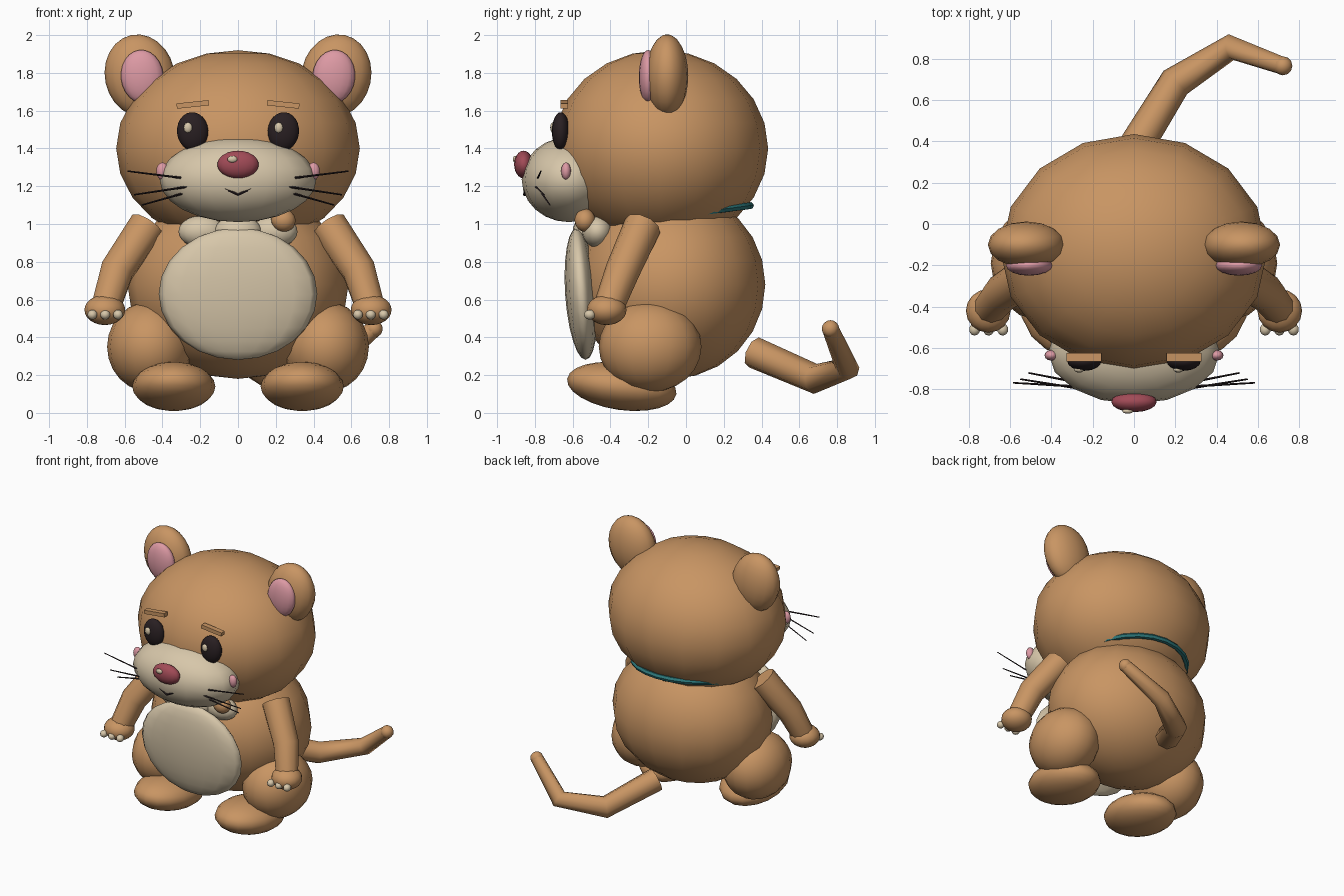
import bpy
import bmesh
from math import radians
from mathutils import Matrix, Vector, Euler

if "Cube" in bpy.data.objects:
    bpy.data.objects.remove(bpy.data.objects["Cube"], do_unlink=True)


def material(name, r, g, b):
    m = bpy.data.materials.new(name)
    m.use_nodes = True
    m.diffuse_color = (r, g, b, 1)
    bsdf = m.node_tree.nodes["Principled BSDF"]
    bsdf.inputs["Base Color"].default_value = (r, g, b, 1)
    bsdf.inputs["Roughness"].default_value = 0.8
    return m


FUR = material("tan_fur", 0.58, 0.30, 0.125)
CREAM = material("cream", 0.68, 0.57, 0.40)
PINK = material("soft_pink", 0.72, 0.32, 0.37)
ROSE = material("rose_nose", 0.36, 0.07, 0.095)
DARK = material("dark_brown", 0.022, 0.014, 0.016)
TEAL = material("teal", 0.025, 0.18, 0.19)


def place(name, bm, mat, smooth=True):
    mesh = bpy.data.meshes.new(name)
    bm.to_mesh(mesh)
    bm.free()
    mesh.materials.append(mat)
    for p in mesh.polygons:
        p.use_smooth = smooth
    ob = bpy.data.objects.new(name, mesh)
    bpy.context.collection.objects.link(ob)
    return ob


def frame(loc, size, rot):
    turn = Euler([radians(a) for a in rot]).to_matrix().to_4x4()
    return Matrix.Translation(loc) @ turn @ Matrix.Diagonal((*size, 1))


def ball(name, loc, radii, mat, rot=(0, 0, 0), seg=16, rings=12):
    bm = bmesh.new()
    bmesh.ops.create_uvsphere(bm, u_segments=seg, v_segments=rings, radius=1,
                              matrix=frame(loc, radii, rot))
    return place(name, bm, mat)


def box(name, loc, size, mat, rot=(0, 0, 0)):
    bm = bmesh.new()
    bmesh.ops.create_cube(bm, size=1, matrix=frame(loc, size, rot))
    return place(name, bm, mat, False)


def tube(name, points, radii, mat, res=2, cyclic=False):
    """Mitred tube along a path, turned into a mesh."""
    cu = bpy.data.curves.new(name, "CURVE")
    cu.dimensions = "3D"
    cu.bevel_depth = 1
    cu.bevel_resolution = res
    cu.use_fill_caps = True
    sp = cu.splines.new("POLY")
    sp.points.add(len(points) - 1)
    sp.use_cyclic_u = cyclic
    for p, co, r in zip(sp.points, points, radii):
        p.co = (*co, 1)
        p.radius = r
    ob = bpy.data.objects.new(name, cu)
    bpy.context.collection.objects.link(ob)
    cu.materials.append(mat)
    bpy.ops.object.select_all(action="DESELECT")
    ob.select_set(True)
    bpy.context.view_layer.objects.active = ob
    bpy.ops.object.convert(target="MESH")
    bpy.ops.object.shade_smooth_by_angle(angle=radians(50))
    return bpy.context.object


# Head, body and belly
ball("head", (0, -0.135, 1.4), (0.645, 0.57, 0.52), FUR)
ball("body", (0, -0.08, 0.68), (0.585, 0.5, 0.5), FUR)
ball("belly_patch", (0, -0.555, 0.63), (0.42, 0.085, 0.35), CREAM, (4, 0, 0))

# Chest fluff, collar and pendant
for name, x, y in (("right", -0.19, -0.47), ("middle", 0, -0.52), ("left", 0.19, -0.47)):
    ball("chest_fluff_" + name, (x, y, 0.96), (0.125, 0.08, 0.085), CREAM)
ring = [Matrix.Rotation(radians(a), 3, "Z") @ Vector((0.4, 0, 0)) for a in range(0, 360, 15)]
tube("collar", [(v.x, v.y - 0.06, 1.045 + v.y * 0.13) for v in ring],
     [0.02] * len(ring), TEAL, 1, True)
ball("collar_pendant", (0.24, -0.535, 1.02), (0.065, 0.055, 0.06), FUR, (0, 20, 0))

# Muzzle, nose and mouth
ball("muzzle", (0, -0.62, 1.235), (0.415, 0.25, 0.225), CREAM)
ball("nose", (0, -0.86, 1.315), (0.11, 0.05, 0.073), ROSE)
ball("nose_highlight", (-0.03, -0.905, 1.343), (0.028, 0.012, 0.018), CREAM, seg=10, rings=6)
tube("mouth", [(-0.085, -0.845, 1.195), (0, -0.855, 1.155), (0.085, -0.845, 1.195)],
     [0.008] * 3, DARK, 1)

# Paired parts
for side, s in (("left", 1), ("right", -1)):

    def at(x, y, z):
        return (s * x, y, z)

    # Ears
    ball(side + "_ear", at(0.52, -0.1, 1.785), (0.185, 0.112, 0.22), FUR, (0, s * 12, 0))
    ball(side + "_inner_ear", at(0.507, -0.2, 1.78), (0.113, 0.05, 0.142), PINK, (0, s * 6, 0))

    # Eyes, brows and cheeks
    ball(side + "_eye", at(0.24, -0.663, 1.49), (0.083, 0.047, 0.102), DARK, (0, s * 5, 0))
    ball(side + "_eye_highlight", (s * 0.24 - 0.025, -0.705, 1.51), (0.024, 0.014, 0.028),
         CREAM, seg=10, rings=6)
    box(side + "_brow", at(0.24, -0.645, 1.633), (0.17, 0.04, 0.028), FUR, (0, s * 6, 0))
    ball(side + "_cheek", at(0.4, -0.635, 1.28), (0.033, 0.026, 0.046), PINK, seg=12, rings=8)

    # Whiskers
    for i, (a, b) in enumerate((((0.29, -0.785, 1.243), (0.585, -0.768, 1.28)),
                                ((0.27, -0.795, 1.197), (0.55, -0.75, 1.155)),
                                ((0.28, -0.765, 1.165), (0.51, -0.72, 1.1)))):
        tube(f"{side}_whisker_{i + 1}", [at(*a), at(*b)], [0.006, 0.004], DARK, 0)

    # Arms, paws and claws
    tube(side + "_arm", [at(0.48, -0.23, 0.99), at(0.64, -0.335, 0.755), at(0.7, -0.41, 0.56)],
         [0.1, 0.092, 0.08], FUR, 3)
    ball(side + "_paw", at(0.705, -0.42, 0.545), (0.108, 0.105, 0.08), FUR)
    for i in range(3):
        ball(f"{side}_claw_{i + 1}", at(0.635 + i * 0.068, -0.51, 0.52),
             (0.027, 0.03, 0.026), CREAM, seg=10, rings=8)

    # Legs
    ball(side + "_thigh", at(0.465, -0.19, 0.35), (0.228, 0.272, 0.24), FUR)
    ball(side + "_foot", at(0.34, -0.34, 0.14), (0.22, 0.292, 0.125), FUR, (-8, 0, 0))

# Tail
tip = (0.72, 0.765, 0.445)
tube("tail", [(0, 0.36, 0.32), (0.2, 0.685, 0.18), (0.47, 0.855, 0.235), tip],
     [0.085, 0.08, 0.064, 0.045], FUR, 2)
ball("tail_tip", tip, (0.046, 0.046, 0.046), FUR, seg=12, rings=8)
